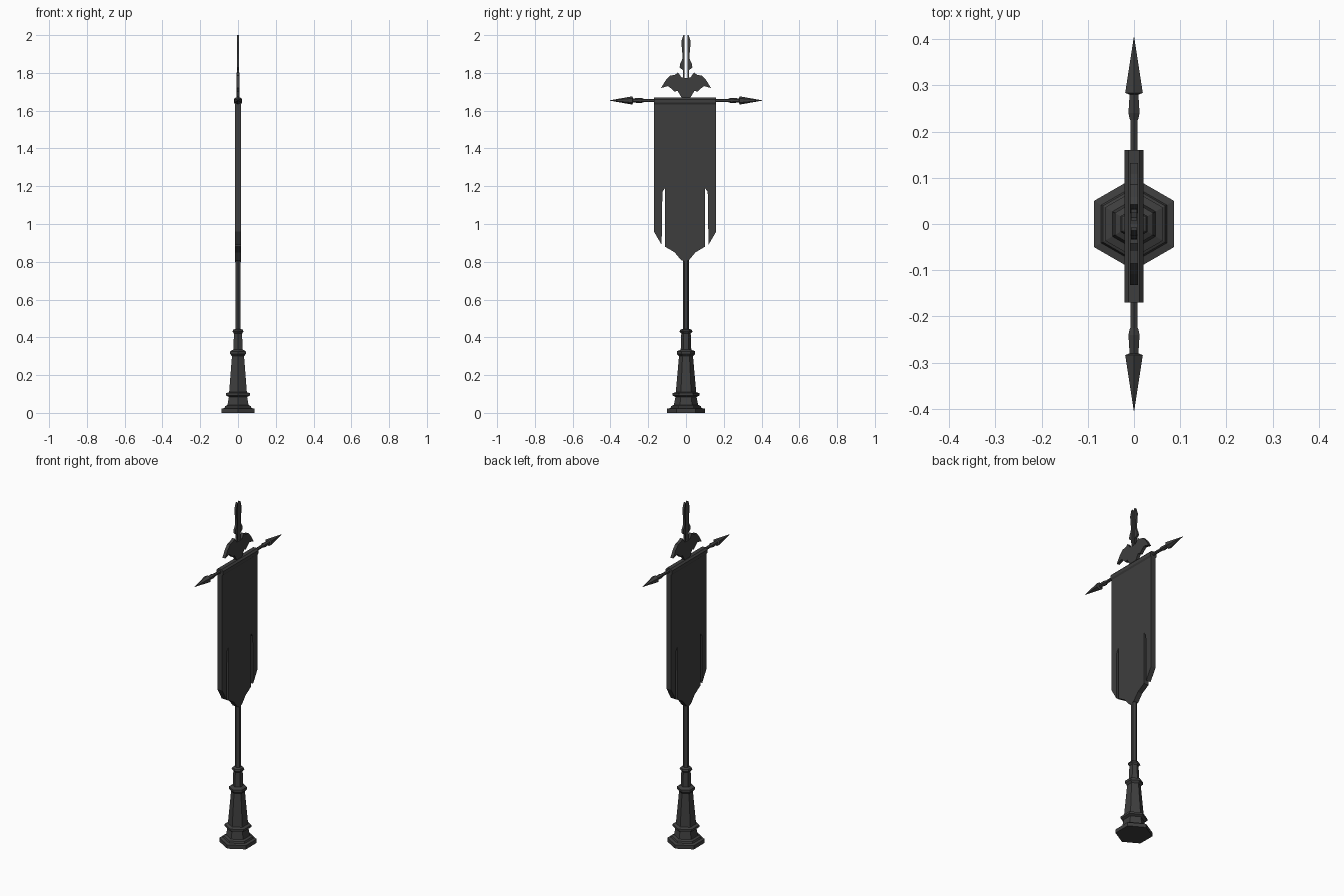
import bpy
import bmesh
from math import pi, sin, cos

cube = bpy.data.objects.get("Cube")
if cube:
    bpy.data.objects.remove(cube, do_unlink=True)

iron = bpy.data.materials.new("dark_iron")
iron.use_nodes = True
iron.diffuse_color = (0.048, 0.048, 0.048, 1)
bsdf = next(n for n in iron.node_tree.nodes if n.type == "BSDF_PRINCIPLED")
bsdf.inputs["Base Color"].default_value = iron.diffuse_color
bsdf.inputs["Roughness"].default_value = 0.8


def finish(name, bm):
    """Turn a bmesh into a named, coloured object."""
    bmesh.ops.recalc_face_normals(bm, faces=bm.faces)
    mesh = bpy.data.meshes.new(name)
    bm.to_mesh(mesh)
    bm.free()
    mesh.materials.append(iron)
    obj = bpy.data.objects.new(name, mesh)
    bpy.context.collection.objects.link(obj)
    return obj


def lathe(name, profile, sides=6):
    """Faceted turned part along z, with corners pointing along y."""
    bm = bmesh.new()
    rings = []
    for r, z in profile:
        rings.append([bm.verts.new((r * sin(2 * pi * i / sides),
                                    r * cos(2 * pi * i / sides), z))
                      for i in range(sides)])
    for a, b in zip(rings, rings[1:]):
        for i in range(sides):
            j = (i + 1) % sides
            bm.faces.new((a[i], a[j], b[j], b[i]))
    bm.faces.new(rings[0])
    bm.faces.new(rings[-1])
    return finish(name, bm)


def plate(name, outline, half, centre=0.0):
    """Flat (y, z) outline given thickness along x."""
    bm = bmesh.new()
    face = bm.faces.new([bm.verts.new((-half, y + centre, z)) for y, z in outline])
    grown = bmesh.ops.extrude_face_region(bm, geom=[face], use_keep_orig=True)
    moved = [v for v in grown["geom"] if isinstance(v, bmesh.types.BMVert)]
    bmesh.ops.translate(bm, verts=moved, vec=(2 * half, 0, 0))
    return finish(name, bm)


def mirrored(half):
    """Complete a half outline whose ends lie on the centre line."""
    return half + [(-y, z) for y, z in reversed(half[1:-1])]


# Stepped hexagonal pedestal and pole
lathe("pedestal", [
    (0.1, 0), (0.1, 0.022), (0.082, 0.026), (0.078, 0.036), (0.064, 0.042),
    (0.056, 0.085), (0.072, 0.092), (0.072, 0.104), (0.054, 0.11),
    (0.037, 0.3), (0.048, 0.312), (0.048, 0.326), (0.028, 0.335),
    (0.025, 0.42), (0.034, 0.43), (0.03, 0.44), (0.017, 0.445)])
lathe("pole", [(0.0165, 0.44), (0.0165, 1.65)])

# Banner with slit side tails and a drooping point
BANNER_Y = -0.005
plate("banner", mirrored([
    (0, 1.65), (0.165, 1.65), (0.165, 0.96), (0.124, 0.89), (0.12, 1.17),
    (0.106, 1.19), (0.106, 0.88), (0.055, 0.85), (0.022, 0.81), (0, 0.8)]),
    0.015, BANNER_Y)

# Chamfered sleeve that wraps the crossbar
sleeve = plate("banner_sleeve", mirrored([
    (0, 0.67), (0.012, 0.67), (0.021, 0.66), (0.021, 0.642), (0.015, 0.633),
    (0, 0.633)]), 0.165)
sleeve.rotation_euler.z = pi / 2
sleeve.location = (0, BANNER_Y, 1)

# Crossbar with a collar and spear point at each end
lathe("crossbar", [(0.009, -0.24), (0.009, 0.24)]).rotation_euler.x = pi / 2
bpy.data.objects["crossbar"].location.z = 1.654
for side, sign in (("front", 1), ("back", -1)):
    spear = lathe(side + "_spear_point", [
        (0.01, 0.225), (0.014, 0.24), (0.011, 0.28), (0.022, 0.284),
        (0.02, 0.295), (0.0005, 0.405)])
    spear.rotation_euler.x = sign * pi / 2
    spear.location.z = 1.654

# Winged crest
plate("winged_crest", mirrored([
    (0, 1.772), (0.024, 1.776), (0.042, 1.802), (0.058, 1.79), (0.085, 1.785),
    (0.108, 1.76), (0.132, 1.72), (0.095, 1.73), (0.075, 1.715),
    (0.06, 1.70), (0.045, 1.705), (0.022, 1.667), (0, 1.667)]), 0.009)

# Split blade finial: two mirrored prongs with an open slot
prong = [(0.008, 1.765), (0.015, 1.765), (0.016, 1.815), (0.034, 1.828),
         (0.031, 1.85), (0.02, 1.87), (0.019, 1.9), (0.025, 1.965),
         (0.014, 2.0), (0.008, 2.0)]
for side, sign in (("left", 1), ("right", -1)):
    plate(side + "_finial_prong", [(sign * y, z) for y, z in prong], 0.006)
